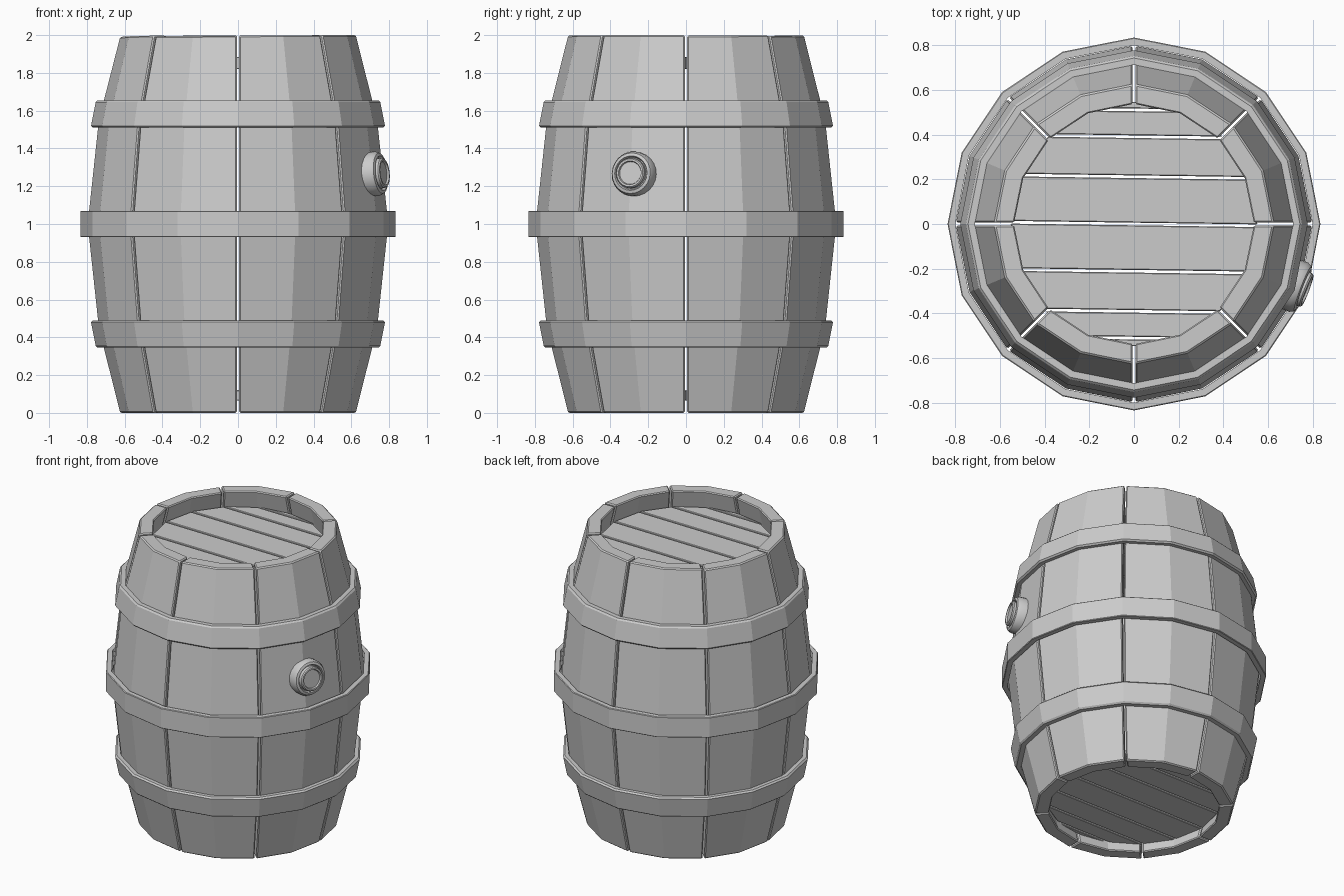
import bpy, bmesh, random
from math import sin, cos, pi, radians
from mathutils import Vector, Matrix

random.seed(4)
cube = bpy.data.objects.get("Cube")
if cube:
    bpy.data.objects.remove(cube)

grey = bpy.data.materials.new("plain grey")
grey.use_nodes = True
COLOUR = (0.6, 0.6, 0.6, 1)
grey.diffuse_color = COLOUR
grey.node_tree.nodes["Principled BSDF"].inputs["Base Color"].default_value = COLOUR


def finish(name, bm, bevel=0):
    bmesh.ops.recalc_face_normals(bm, faces=bm.faces)
    mesh = bpy.data.meshes.new(name)
    bm.to_mesh(mesh)
    bm.free()
    mesh.materials.append(grey)
    ob = bpy.data.objects.new(name, mesh)
    bpy.context.collection.objects.link(ob)
    if bevel:
        mod = ob.modifiers.new("soft edges", 'BEVEL')
        mod.width = bevel
        mod.segments = 1
        mod.limit_method = 'ANGLE'
        mod.angle_limit = radians(40)
    return ob


def loft(bm, loops, closed=False):
    """Skin a list of point loops, capping the ends unless closed."""
    rings = [[bm.verts.new(p) for p in loop] for loop in loops]
    n = len(rings[0])
    pairs = list(zip(rings, rings[1:]))
    if closed:
        pairs.append((rings[-1], rings[0]))
    else:
        bm.faces.new(rings[0])
        bm.faces.new(rings[-1])
    for a, b in pairs:
        for i in range(n):
            j = (i + 1) % n
            bm.faces.new((a[i], a[j], b[j], b[i]))


def circle(r, z, sides):
    return [Vector((r * cos(2 * pi * i / sides), r * sin(2 * pi * i / sides), z))
            for i in range(sides)]


# Staves: eight bulging planks, each two facets wide, with open gaps between
STAVE_PROFILE = [(0, 0.625), (0.45, 0.738), (1, 0.797), (1.55, 0.738), (2, 0.625)]
THICKNESS = 0.09
HALF_GAP = 0.006


def stave_section(start, radius, z, drops):
    pts = []
    for r, order in ((radius, (0, 1, 2)), (radius - THICKNESS, (2, 1, 0))):
        for k in order:
            a = start + k * pi / 8
            tangent = Vector((-sin(a), cos(a), 0)) * HALF_GAP * (1 - k)
            drop = drops[k] if z == 2 else 0
            pts.append(Vector((r * cos(a), r * sin(a), z - drop)) + tangent)
    return pts


for s in range(8):
    first, last = random.uniform(0, 0.012), random.uniform(0, 0.012)
    if s == 7:
        first = last = 0
    drops = (first, (first + last) / 2, last)
    bm = bmesh.new()
    loft(bm, [stave_section(s * pi / 4, r, z, drops) for z, r in STAVE_PROFILE])
    finish(f"stave_{s + 1}", bm, 0.007)


# Heads: plank discs set in from both ends
def head(name, z_low, z_high, radius=0.553, boards=8):
    bm = bmesh.new()
    for i in range(boards):
        a, b = (-pi / 2 + k * pi / boards for k in (i, i + 1))
        y0, y1 = radius * sin(a) + 0.006, radius * sin(b) - 0.006
        x0, x1 = max(radius * cos(a), 0.02), max(radius * cos(b), 0.02)
        loft(bm, [[(-x0, y0, z), (x0, y0, z), (x1, y1, z), (-x1, y1, z)]
                  for z in (z_low, z_high)])
    bmesh.ops.rotate(bm, verts=bm.verts, matrix=Matrix.Rotation(radians(-0.8), 3, 'Z'))
    finish(name, bm, 0.004)


head("top_head", 1.82, 1.885)
head("bottom_head", 0.065, 0.12)


# Hoops: sixteen-sided bands with chamfered rims
def hoop(name, z_low, z_high, r_low, r_high, depth=0.04, c=0.01):
    profile = [(r_low - depth, z_low), (r_low - c, z_low), (r_low, z_low + c),
               (r_high, z_high - c), (r_high - c, z_high), (r_high - depth, z_high)]
    bm = bmesh.new()
    loft(bm, [circle(r, z, 16) for r, z in profile], closed=True)
    finish(name, bm)


hoop("bottom_hoop", 0.345, 0.49, 0.753, 0.778)
hoop("middle_hoop", 0.93, 1.07, 0.835, 0.835, depth=0.035, c=0.004)
hoop("top_hoop", 1.51, 1.655, 0.778, 0.753)

# Bung: round collar with a groove and a raised plug, facing outward
BUNG_PROFILE = [(0.1, -0.06), (0.118, -0.04), (0.118, 0.02), (0.108, 0.04),
                (0.092, 0.045), (0.085, 0.03), (0.08, 0.03), (0.08, 0.055),
                (0.074, 0.062), (0.064, 0.062), (0.06, 0.052)]
bm = bmesh.new()
loft(bm, [circle(r, z, 24) for r, z in BUNG_PROFILE])
bung = finish("bung", bm)
angle = radians(-21)
axis = Vector((cos(angle), sin(angle), 0.1))
bung.rotation_euler = axis.to_track_quat('Z', 'Y').to_euler()
bung.location = (0.77 * cos(angle), 0.77 * sin(angle), 1.265)
bpy.ops.object.select_all(action='DESELECT')
bung.select_set(True)
bpy.context.view_layer.objects.active = bung
bpy.ops.object.shade_smooth_by_angle(angle=radians(30))
